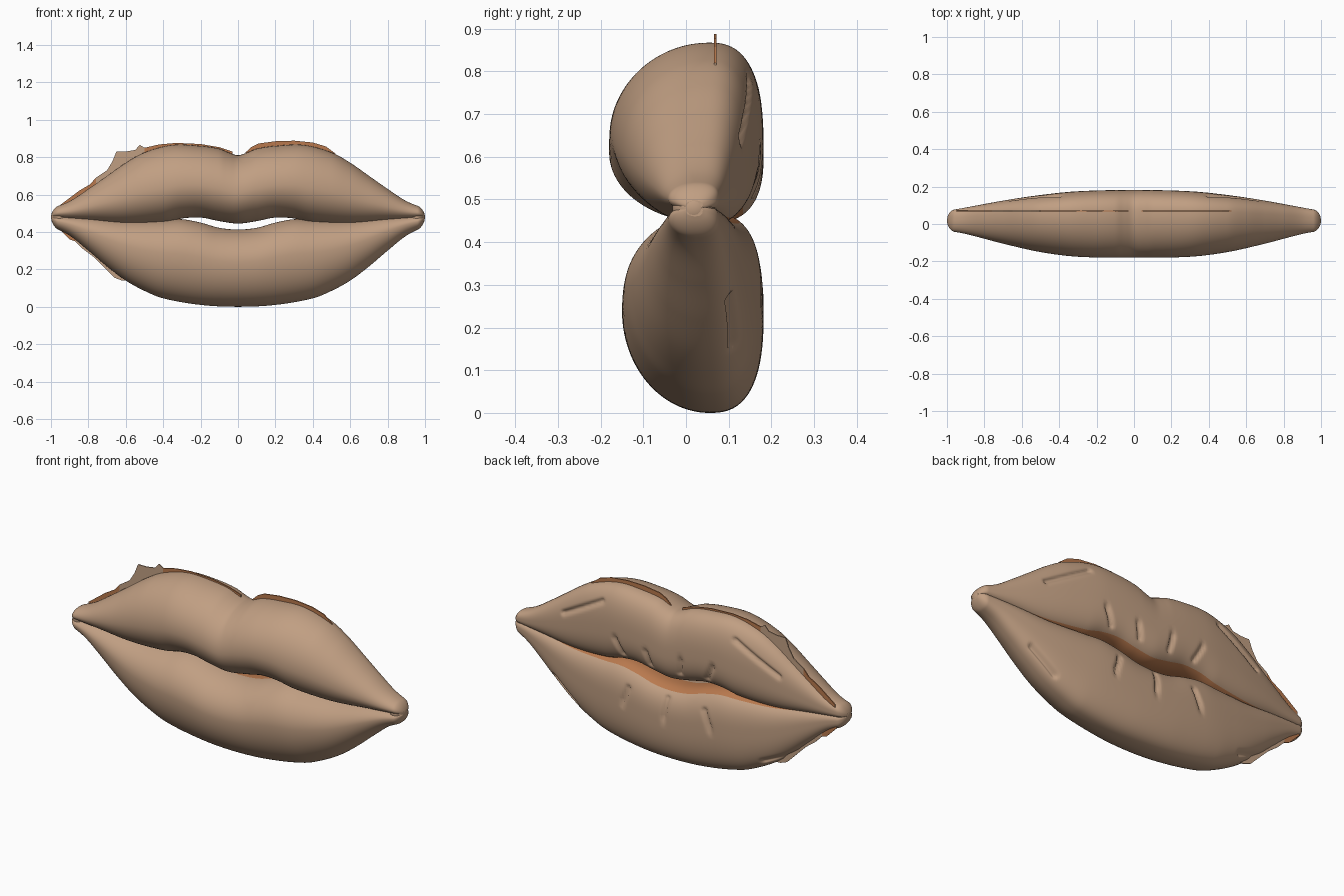
import bpy, bmesh, math

if "Cube" in bpy.data.objects:
    bpy.data.objects.remove(bpy.data.objects["Cube"])


def mat(name, c):
    m = bpy.data.materials.new(name)
    m.diffuse_color = (*c, 1)
    m.use_nodes = True
    m.node_tree.nodes["Principled BSDF"].inputs["Base Color"].default_value = m.diffuse_color
    return m


SKIN = mat("tan clay", (0.53, 0.345, 0.225))
INNER = mat("orange brown", (0.48, 0.19, 0.075))


def curve(pts):
    """Smooth interpolation through (x, value) points, flat at the first."""
    n = len(pts)
    sl = [0.0] * n
    for i in range(1, n):
        j = min(i + 1, n - 1)
        sl[i] = (pts[j][1] - pts[i - 1][1]) / (pts[j][0] - pts[i - 1][0])

    def f(x):
        x = min(max(abs(x), pts[0][0]), pts[-1][0])
        for i in range(n - 1):
            if x <= pts[i + 1][0]:
                break
        (a, va), (b, vb) = pts[i], pts[i + 1]
        h = b - a
        t = (x - a) / h
        return (va * (1 + 2 * t) * (1 - t) ** 2 + sl[i] * h * t * (1 - t) ** 2
                + vb * t * t * (3 - 2 * t) + sl[i + 1] * h * t * t * (t - 1))
    return f


# outlines over |x|
UP_TOP = curve([(0, .81), (.05, .825), (.1, .845), (.2, .86), (.35, .865), (.5, .825),
                (.6, .77), (.7, .70), (.8, .63), (.9, .565), (1, .525)])
UP_BOT = curve([(0, .445), (.1, .458), (.2, .477), (.3, .472), (.4, .45), (.6, .44), (.8, .457), (1, .475)])
LO_TOP = curve([(0, .413), (.1, .422), (.2, .45), (.3, .468), (.4, .465), (.6, .463), (.8, .48), (1, .49)])
LO_BOT = curve([(0, 0), (.2, .01), (.4, .045), (.5, .085), (.6, .14), (.7, .215), (.8, .30), (.9, .38), (1, .43)])
UP_FRONT = curve([(0, -.18), (.3, -.175), (.5, -.15), (.7, -.105), (.9, -.053), (1, -.035)])
LO_FRONT = curve([(0, -.15), (.3, -.145), (.5, -.125), (.7, -.09), (.9, -.05), (1, -.035)])
BACK = curve([(0, .182), (.3, .175), (.5, .155), (.7, .125), (.9, .088), (1, .07)])
MID = curve([(0, .055), (.5, .05), (.8, .035), (1, .02)])

# shallow creases on the back: x0, z0, x1, z1
GROOVES = [(.40, .78, .65, .64), (-.40, .78, -.65, .64),
           (.10, .52, .12, .59), (-.08, .52, -.09, .60), (.27, .53, .31, .61), (-.24, .53, -.28, .61),
           (.01, .25, .0, .36), (.26, .27, .23, .36), (-.27, .26, -.23, .36),
           (.58, .16, .72, .27), (-.55, .15, -.72, .22)]


def groove(x, z):
    d = 0
    for a, b, c, e in GROOVES:
        ux, uz = c - a, e - b
        t = ((x - a) * ux + (z - b) * uz) / (ux * ux + uz * uz)
        t = min(max(t, 0), 1)
        r = math.hypot(x - a - t * ux, z - b - t * uz)
        d = max(d, .016 * math.exp(-(r / .011) ** 2))
    return d


def finish(name, bm, mats):
    bmesh.ops.recalc_face_normals(bm, faces=bm.faces)
    me = bpy.data.meshes.new(name)
    bm.to_mesh(me)
    bm.free()
    ob = bpy.data.objects.new(name, me)
    bpy.context.collection.objects.link(ob)
    for m in mats:
        me.materials.append(m)
    return ob


def spow(v, e):
    return math.copysign(abs(v) ** e, v)


def lip(name, top, bot, front, split, gap_side):
    bm = bmesh.new()
    N, S = 240, 112
    rings = []
    for i in range(1, N):
        u = -1 + 2 * i / N
        x = .35 * u + .65 * math.sin(u * math.pi / 2)
        cap = math.sqrt(max(0, 1 - (max(0, abs(x) - .96) / .04) ** 2))
        zt, zb = (.48 + (f(x) - .48) * cap for f in (top, bot))
        yc, yf, yb = MID(x), front(x), BACK(x)
        zm = zb + (zt - zb) * split
        ring = []
        for k in range(S):
            a = 2 * math.pi * k / S
            c, s = math.cos(a), math.sin(a)
            if c > 0:  # fuller, flatter back
                y, w = yc + (yb - yc) * cap * spow(c, .76), spow(s, .76)
            else:
                y, w = yc + (yc - yf) * cap * c, s
            z = zm + (zt - zm) * w if w > 0 else zm + (zm - zb) * w
            if c > .1:
                y -= groove(x, z)
            ring.append(bm.verts.new((x, y, z)))
        rings.append(ring)
    for r, q in zip(rings, rings[1:]):
        for k in range(S):
            f = bm.faces.new((r[k], r[(k + 1) % S], q[(k + 1) % S], q[k]))
            f.smooth = True
            a = 2 * math.pi * (k + .5) / S
            # inner edge along the mouth opening
            if math.sin(a) * gap_side > .86 and math.cos(a) > -.12 and abs(r[0].co.x) < .93:
                f.material_index = 1
    bm.faces.new(rings[0])
    bm.faces.new(rings[-1])
    return finish(name, bm, (SKIN, INNER))


lip("upper_lip", UP_TOP, UP_BOT, UP_FRONT, .45, -1)
lip("lower_lip", LO_TOP, LO_BOT, LO_FRONT, .58, 1)

# rounded mouth corners joining both lips
for side, label in ((-1, "left"), (1, "right")):
    bm = bmesh.new()
    bmesh.ops.create_uvsphere(bm, u_segments=32, v_segments=20, radius=1)
    for v in bm.verts:
        v.co = (side * .957 + v.co.x * .043, .018 + v.co.y * .05, .48 + v.co.z * .047)
    for f in bm.faces:
        f.smooth = True
    finish(label + "_mouth_corner", bm, (SKIN,))


def fin(name, outer, edge, sign, is_inner):
    """Thin ragged seam plate standing out of the lip edge."""
    bm = bmesh.new()
    pairs = []
    for x, z in outer:
        zi = edge(x) - sign * .04
        pairs.append([[bm.verts.new((x, y, h)) for h in (z, zi)] for y in (.066, .072)])
    for p, q in zip(pairs, pairs[1:]):
        (a, b), (c, d) = p
        (e, g), (h, i) = q
        xm = (a.co.x + e.co.x) / 2
        for vs in ((a, e, g, b), (c, d, i, h), (a, c, h, e), (b, g, i, d)):
            bm.faces.new(vs).material_index = int(is_inner(xm))
    for p in (pairs[0], pairs[-1]):
        bm.faces.new((p[0][0], p[0][1], p[1][1], p[1][0]))
    return finish(name, bm, (SKIN, INNER))


# ragged seam fins along the rim
fin("upper_left_seam", [(-.95, .545), (-.85, .62), (-.79, .655), (-.76, .69), (-.70, .73), (-.67, .78),
                        (-.65, .83), (-.6, .83), (-.55, .838), (-.525, .865), (-.5, .85), (-.42, .868),
                        (-.33, .876), (-.2, .87), (-.1, .853), (-.03, .83)],
    UP_TOP, 1, lambda x: x > -.46 or x < -.74)
fin("upper_right_seam", [(.04, .825), (.07, .853), (.11, .873), (.2, .885), (.3, .888), (.4, .878),
                         (.47, .857), (.52, .82)], UP_TOP, 1, lambda x: True)
fin("lower_left_seam", [(-.96, .42), (-.9, .36), (-.87, .35), (-.83, .31), (-.77, .265), (-.72, .215),
                        (-.66, .155), (-.62, .14), (-.59, .14)], LO_BOT, -1, lambda x: x < -.85)
